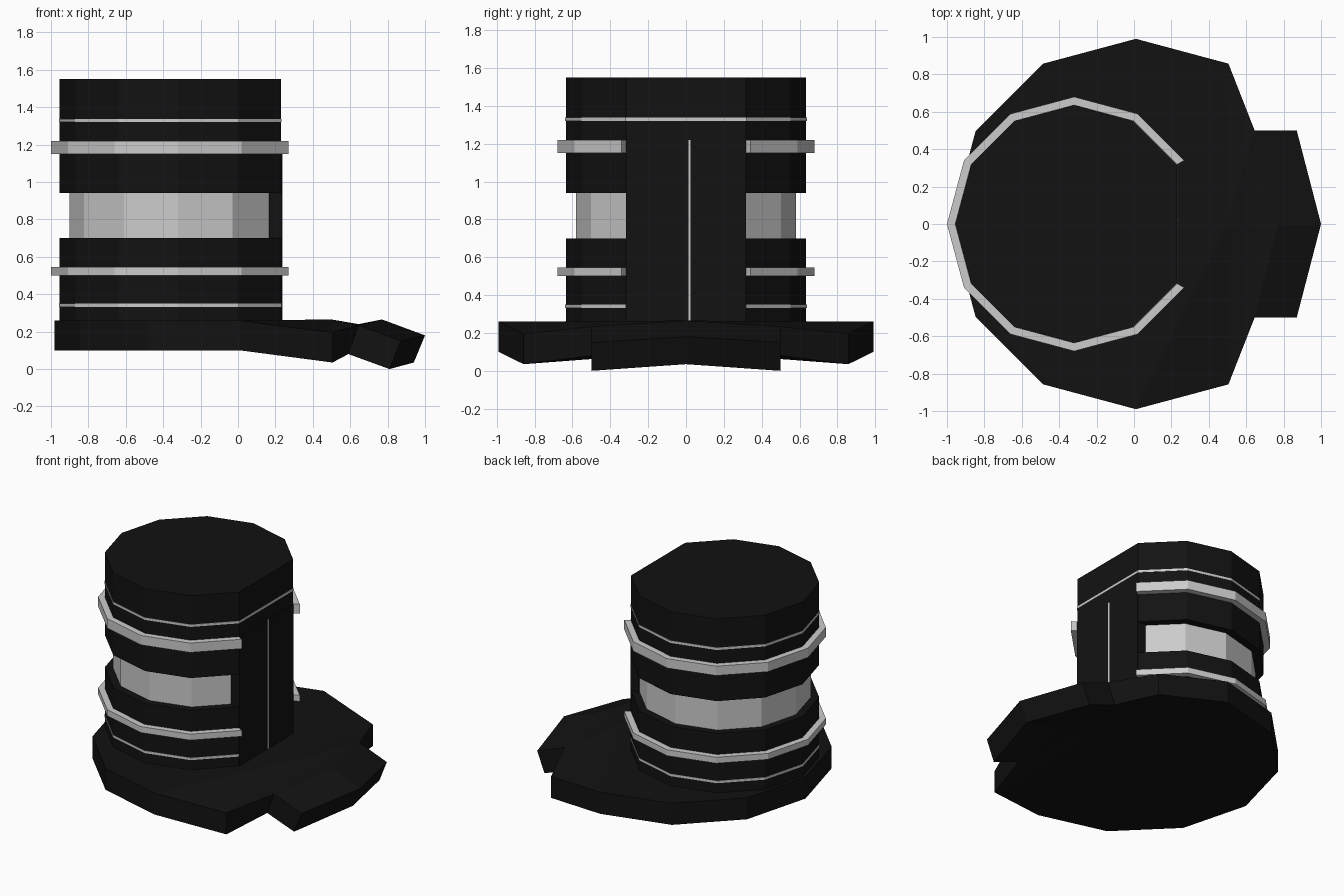
import bpy, math

if "Cube" in bpy.data.objects:
    bpy.data.objects.remove(bpy.data.objects["Cube"])

CX = -0.32                                   # axis of the crown
ARC = [math.radians(a) for a in range(30, 331, 30)]   # twelve-gon with its front corner cut flat

black = bpy.data.materials.new("black_felt")
black.diffuse_color = (0.006, 0.006, 0.006, 1)
black.use_nodes = True
black.node_tree.nodes["Principled BSDF"].inputs["Base Color"].default_value = black.diffuse_color


def make(name, verts, faces, mat=None):
    me = bpy.data.meshes.new(name)
    me.from_pydata(verts, [], faces)
    me.update()
    ob = bpy.data.objects.new(name, me)
    bpy.context.collection.objects.link(ob)
    if mat:
        me.materials.append(mat)
    return ob


def prism(name, r, levels, mat=None):
    n = len(ARC)
    verts = [(CX + r * math.cos(a), r * math.sin(a), z) for z in levels for a in ARC]
    faces = [tuple(range(n))[::-1], tuple(range((len(levels) - 1) * n, len(levels) * n))]
    for k in range(len(levels) - 1):
        for i in range(n):
            j = (i + 1) % n
            faces.append((k * n + i, k * n + j, k * n + n + j, k * n + n + i))
    return make(name, verts, faces, mat)


def open_ring(name, r0, r1, z0, z1):
    section = [(r0, z0), (r1, z0), (r1, z1), (r0, z1)]
    verts = [(CX + r * math.cos(a), r * math.sin(a), z) for a in ARC for r, z in section]
    last = 4 * (len(ARC) - 1)
    faces = [(0, 1, 2, 3), (last + 3, last + 2, last + 1, last)]
    for i in range(len(ARC) - 1):
        for k in range(4):
            m = (k + 1) % 4
            faces.append((4 * i + k, 4 * i + 4 + k, 4 * i + 4 + m, 4 * i + m))
    return make(name, verts, faces)


def box(name, x0, x1, y0, y1, z0, z1, mat=None):
    verts = [(x, y, z) for x in (x0, x1) for y in (y0, y1) for z in (z0, z1)]
    faces = [(0, 1, 3, 2), (4, 6, 7, 5), (0, 4, 5, 1), (2, 3, 7, 6), (0, 2, 6, 4), (1, 5, 7, 3)]
    return make(name, verts, faces, mat)


# Crown: two black drums around a recessed grey band
prism("crown_lower", 0.635, [0.2, 0.70], black)
prism("crown_upper", 0.635, [0.94, 1.55], black)
prism("grey_band", 0.58, [0.69, 0.82, 0.95])

# Trim: open rings and thin stripes
open_ring("upper_ring", 0.63, 0.68, 1.15, 1.22)
open_ring("lower_ring", 0.63, 0.68, 0.50, 0.545)
prism("upper_stripe", 0.638, [1.32, 1.337])
prism("lower_stripe", 0.638, [0.333, 0.35])

# Front panel with its seam
box("front_panel", 0.165, 0.234, -0.3175, 0.3175, 0.2, 1.22, black)
box("panel_seam", 0.22, 0.237, 0.013, 0.025, 0.262, 1.22)

# Brim with drooping front corners and a tilted front flap
top, bottom = [], []
for deg in range(60, 301, 30):
    a = math.radians(deg)
    x, y = 0.99 * math.cos(a) + 0.01, 0.99 * math.sin(a)
    droop = 0.065 if deg in (60, 300) else 0
    top.append((x, y, 0.26 - droop))
    bottom.append((x, y, 0.10 - droop))
# 9-11 flap root, 12-14 flap tip, 15 flap ridge, 16 crown centre, 17 front ridge
top += [(0.645, -0.5, 0.235), (0.645, 0, 0.24), (0.645, 0.5, 0.235),
        (0.87, -0.5, 0.15), (1.0, 0, 0.18), (0.87, 0.5, 0.15),
        (0.77, 0, 0.265), (0, 0, 0.26), (0.5, 0, 0.265)]
bottom += [(0.59, -0.5, 0.08), (0.59, 0, 0.1), (0.59, 0.5, 0.08),
           (0.81, -0.5, 0.0), (0.94, 0, 0.035), (0.81, 0.5, 0.0),
           (0.71, 0, 0.08), (0, 0, 0.10), (0.45, 0, 0.10)]
sheet = [(16, i, i + 1) for i in range(1, 7)]
sheet += [(17, 1, 16), (17, 16, 7), (17, 0, 1), (17, 7, 8),
          (17, 11, 0), (17, 8, 9), (17, 10, 11), (17, 9, 10),
          (10, 9, 15), (10, 15, 11), (9, 12, 15), (12, 13, 15), (13, 14, 15), (14, 11, 15)]
rim = list(range(10)) + [12, 13, 14, 11]
n = len(top)
faces = sheet + [tuple(i + n for i in reversed(f)) for f in sheet]
for i, j in zip(rim, rim[1:] + rim[:1]):
    faces.append((i, i + n, j + n, j))
make("brim", top + bottom, faces, black)
